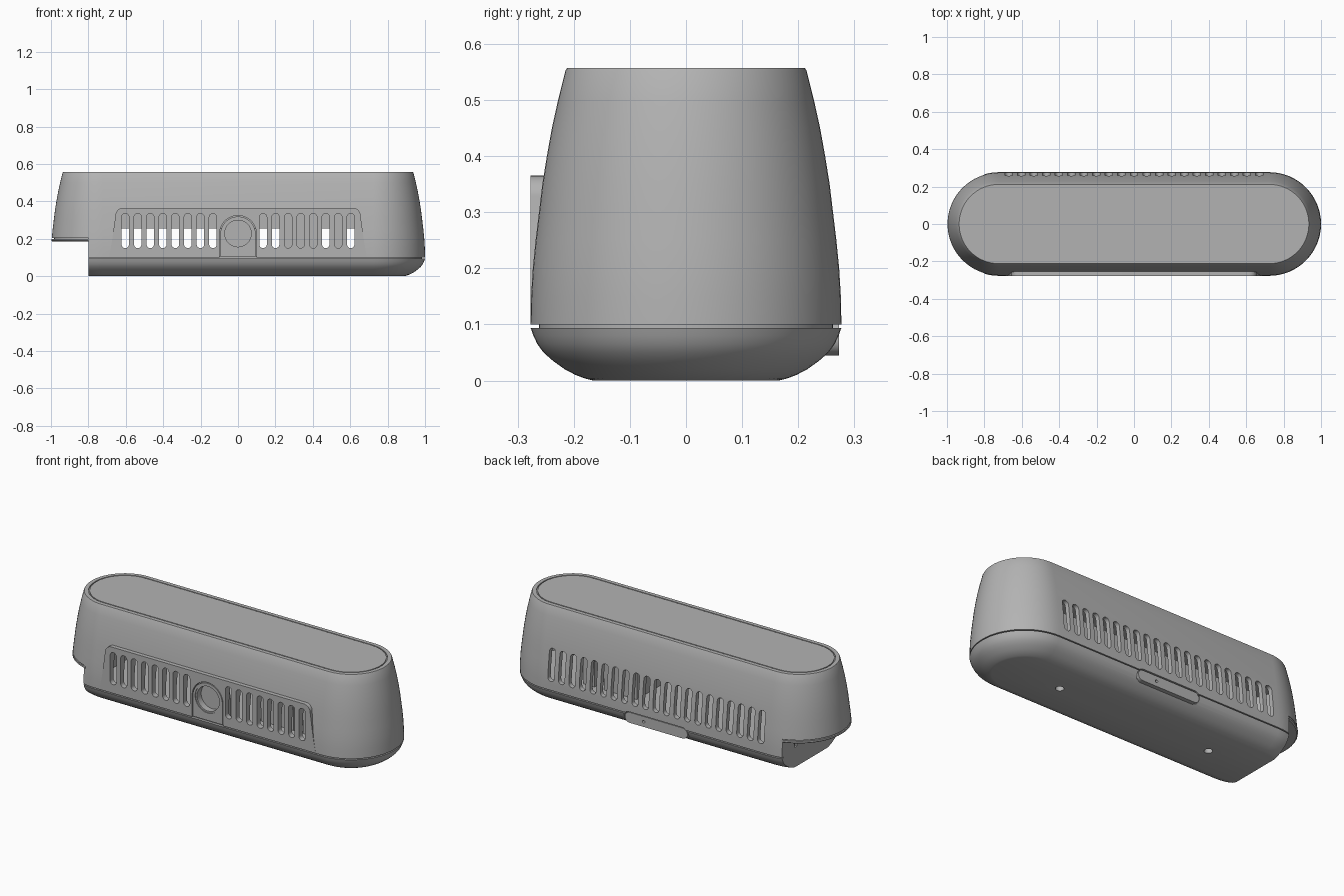
import bpy, bmesh
from math import pi, sin, cos, radians

if "Cube" in bpy.data.objects:
    bpy.data.objects.remove(bpy.data.objects["Cube"])

grey = bpy.data.materials.new("matte grey")
grey.use_nodes = True
grey.diffuse_color = (0.45, 0.45, 0.45, 1)
grey.node_tree.nodes["Principled BSDF"].inputs["Base Color"].default_value = (0.45, 0.45, 0.45, 1)

HALF = 0.723      # half length of the straight sides
NOTCH = -0.8      # the base stops here
PITCH = 0.067     # vent spacing


def finish(name, bm):
    bmesh.ops.recalc_face_normals(bm, faces=bm.faces)
    mesh = bpy.data.meshes.new(name)
    bm.to_mesh(mesh)
    bm.free()
    mesh.materials.append(grey)
    ob = bpy.data.objects.new(name, mesh)
    bpy.context.collection.objects.link(ob)
    return ob


def arc(cx, cz, r, a0, a1, n=12):
    return [(cx + r * cos(a0 + (a1 - a0) * i / n), cz + r * sin(a0 + (a1 - a0) * i / n))
            for i in range(n + 1)]


def loft(name, profile, keep=None):
    """Stack of stadium rings from (z, radius) pairs; keep=(x, side) trims one end."""
    bm = bmesh.new()
    rings = []
    for z, r in profile:
        pts = arc(HALF, 0, r, -pi / 2, pi / 2, 32) + arc(-HALF, 0, r, pi / 2, 3 * pi / 2, 32)
        rings.append([bm.verts.new((x, y, z)) for x, y in pts])
    for a, b in zip(rings, rings[1:]):
        for i in range(len(a)):
            j = (i + 1) % len(a)
            bm.faces.new((a[i], a[j], b[j], b[i]))
    bm.faces.new(rings[0])
    bm.faces.new(rings[-1])
    if keep:
        x, side = keep
        cut = bmesh.ops.bisect_plane(bm, geom=bm.verts[:] + bm.edges[:] + bm.faces[:],
                                     plane_co=(x, 0, 0), plane_no=(-side, 0, 0), clear_outer=True)
        edges = [e for e in cut["geom_cut"] if isinstance(e, bmesh.types.BMEdge)]
        bmesh.ops.contextual_create(bm, geom=edges)
    return finish(name, bm)


def prisms(name, outlines, y0, y1):
    """Extrude x-z outlines along y."""
    bm = bmesh.new()
    for pts in outlines:
        f = bm.faces.new([bm.verts.new((x, y0, z)) for x, z in pts])
        ext = bmesh.ops.extrude_face_region(bm, geom=[f])["geom"]
        bmesh.ops.translate(bm, vec=(0, y1 - y0, 0),
                            verts=[v for v in ext if isinstance(v, bmesh.types.BMVert)])
    return finish(name, bm)


def box(name, x0, x1, y0, y1, z0, z1):
    return prisms(name, [[(x0, z0), (x1, z0), (x1, z1), (x0, z1)]], y0, y1)


def pill_upright(x, z0, z1, r):
    return arc(x, z1 - r, r, 0, pi) + arc(x, z0 + r, r, pi, 2 * pi)


def pill_flat(x0, x1, z, r):
    return arc(x1 - r, z, r, -pi / 2, pi / 2) + arc(x0 + r, z, r, pi / 2, 3 * pi / 2)


def arch(r, z0):
    return [(-r, z0), (r, z0)] + arc(0, 0.225, r, 0, pi, 32)


def circle(x, z, r):
    return arc(x, z, r, 0, 2 * pi, 40)[:-1]


def cut(target, *cutters):
    bpy.context.view_layer.objects.active = target
    for c in cutters:
        c.hide_render = True
        m = target.modifiers.new("cut", "BOOLEAN")
        m.operation, m.solver, m.object = "DIFFERENCE", "EXACT", c
        bpy.ops.object.modifier_apply(modifier=m.name)


# Upper shell with a grooved lid, hollowed out
wall = [(0.1, 0.277), (0.15, 0.276), (0.2, 0.273), (0.25, 0.268), (0.3, 0.262),
        (0.35, 0.256), (0.4, 0.248), (0.45, 0.239), (0.5, 0.228), (0.552, 0.215)]
lid = [(0.557, 0.212), (0.557, 0.19), (0.55, 0.19), (0.55, 0.184), (0.557, 0.184)]
shell = loft("upper_shell", wall + lid)
cavity = loft("cavity_cutter", [(0.05, 0.25), (0.2, 0.248), (0.35, 0.23), (0.51, 0.2)])
notch = box("notch_cutter", -1.2, NOTCH, -0.5, 0.5, -0.1, 0.205)

# Raised front panel
panel_shape = [(-0.69, 0.1), (0.69, 0.1), (0.675, 0.18)] + arc(0.615, 0.325, 0.04, 0, pi / 2) \
    + arc(-0.615, 0.325, 0.04, pi / 2, pi) + [(-0.675, 0.18)]
panel = prisms("front_panel", [panel_shape], -0.277, -0.245)

# Vent slots and lens opening
front_slots = prisms("front_slot_cutter", [pill_upright(s * PITCH * k, 0.15, 0.335, 0.02)
                     for s in (-1, 1) for k in range(2, 10)], -0.4, -0.15)
back_slots = prisms("back_slot_cutter", [pill_upright(PITCH * k, 0.15, 0.335, 0.02)
                    for k in range(-10, 11)], 0.15, 0.4)
opening = prisms("opening_cutter", [arch(0.099, 0.06)], -0.4, -0.15)
cut(shell, cavity, notch, front_slots, back_slots, opening)
cut(panel, front_slots, opening)

# Lens housing with a recessed round lens
housing = prisms("lens_housing", [arch(0.094, 0.105)], -0.277, -0.2)
bore = prisms("bore_cutter", [circle(0, 0.228, 0.08)], -0.4, -0.23)
cut(housing, bore)
ring = prisms("lens_ring", [circle(0, 0.228, 0.08)], -0.272, -0.225)
ring_bore = prisms("ring_bore_cutter", [circle(0, 0.228, 0.071)], -0.4, -0.235)
cut(ring, ring_bore)

# Rounded base, cut short at one end, with two screw holes below
base = loft("base", [(0, 0.165), (0.003, 0.178), (0.01, 0.197), (0.02, 0.216), (0.035, 0.237),
                     (0.05, 0.254), (0.065, 0.265), (0.08, 0.272), (0.094, 0.277),
                     (0.094, 0.262), (0.104, 0.262)], keep=(NOTCH, 1))
for side in (-1, 1):
    bpy.ops.mesh.primitive_cylinder_add(vertices=24, radius=0.022, depth=0.06,
                                        location=(side * 0.49, 0, 0))
    hole = bpy.context.object
    hole.name = "screw_hole_cutter"
    cut(base, hole)
    bpy.data.objects.remove(hole)

# Back tab across the seam, with a pin hole
tab_gap = prisms("tab_gap_cutter", [pill_flat(-0.205, 0.205, 0.075, 0.035)], 0.255, 0.4)
cut(base, tab_gap)
cut(shell, tab_gap)
tab = prisms("back_tab", [pill_flat(-0.2, 0.2, 0.075, 0.03)], 0.24, 0.273)
pin = prisms("pin_cutter", [circle(0.08, 0.075, 0.008)], 0.255, 0.4)
cut(tab, pin)

# Overhang floor and the upright wall of the notch
floor = loft("overhang_floor", [(0.185, 0.268), (0.19, 0.274), (0.2, 0.274), (0.2, 0.26),
                                (0.21, 0.26)], keep=(NOTCH + 0.01, -1))
notch_wall = box("notch_wall", NOTCH, NOTCH + 0.02, -0.255, 0.255, 0.09, 0.2)
port = box("port_cutter", -0.9, NOTCH + 0.012, -0.1, 0.02, 0.11, 0.15)
jack_bore = prisms("jack_cutter", [[(-0.9, 0.115), (NOTCH + 0.012, 0.115),
                                   (NOTCH + 0.012, 0.14), (-0.9, 0.14)]], 0.13, 0.155)
cut(notch_wall, port, jack_bore)

# Inner parts seen through the vents
box("inner_tray", -0.68, 0.68, -0.12, 0.12, 0.255, 0.36)
box("inner_module", 0.23, 0.44, -0.12, 0.12, 0.1, 0.26)
box("inner_bracket", 0.5, 0.57, -0.12, 0.12, 0.1, 0.26)

for ob in [o for o in bpy.data.objects if o.name.endswith("_cutter")]:
    bpy.data.objects.remove(ob)

# Smooth the curved sides, keep the edges crisp
parts = [o for o in bpy.data.objects if o.type == "MESH" and grey.name in o.data.materials]
bpy.ops.object.select_all(action="DESELECT")
for ob in parts:
    ob.select_set(True)
bpy.context.view_layer.objects.active = shell
bpy.ops.object.shade_smooth_by_angle(angle=radians(25))
